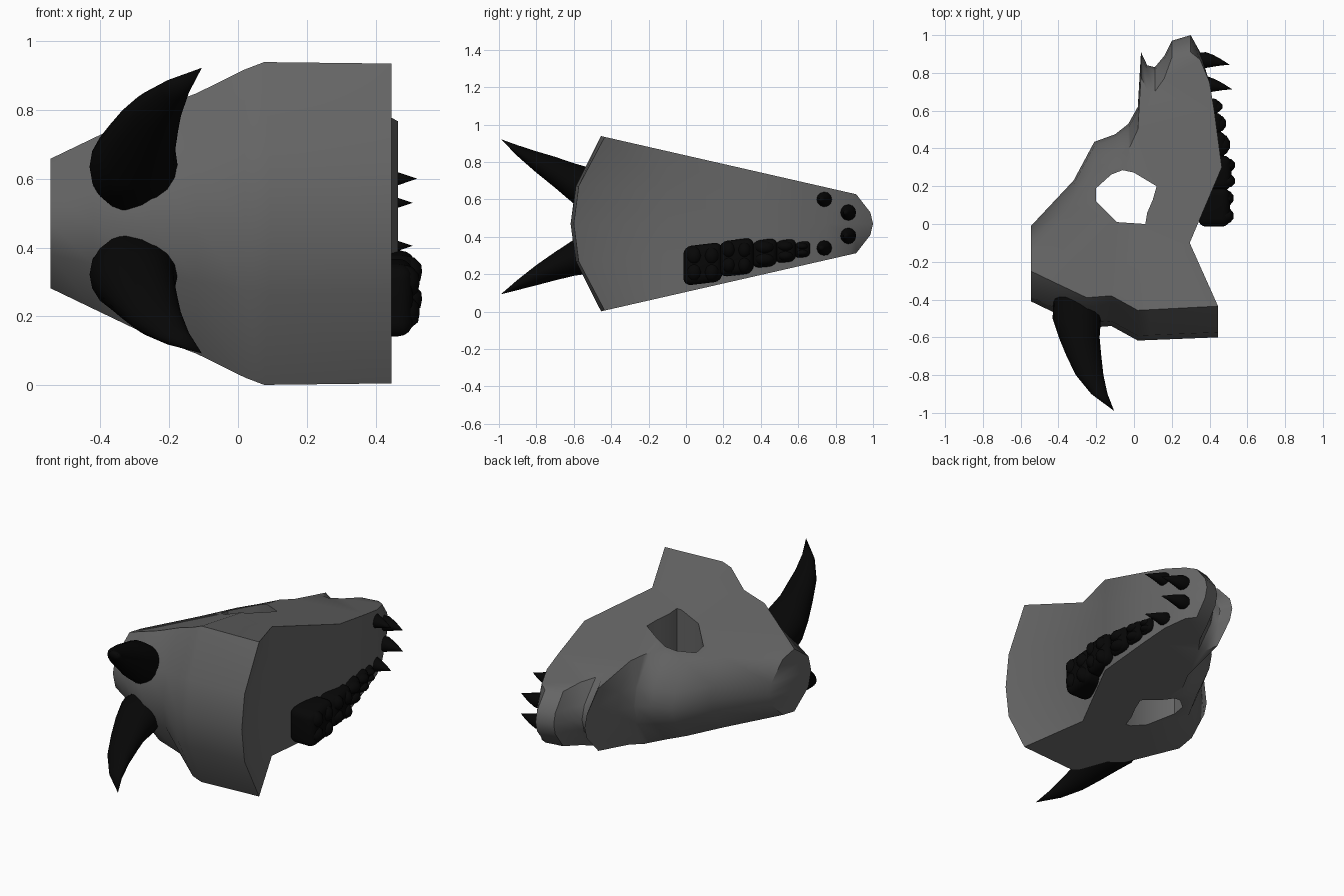
import bpy, bmesh, math
from mathutils import Vector

if "Cube" in bpy.data.objects:
    bpy.data.objects.remove(bpy.data.objects["Cube"])

MID = 0.47  # mirror height of the skull


def material(name, rgb):
    m = bpy.data.materials.new(name)
    m.diffuse_color = (*rgb, 1)
    m.use_nodes = True
    m.node_tree.nodes["Principled BSDF"].inputs["Base Color"].default_value = m.diffuse_color
    return m


GREY = material("bone_grey", (0.13, 0.13, 0.13))
BLACK = material("horn_black", (0.002, 0.002, 0.002))


def finish(bm, name, mat, angle=45):
    bmesh.ops.recalc_face_normals(bm, faces=bm.faces[:])
    me = bpy.data.meshes.new(name)
    bm.to_mesh(me)
    bm.free()
    me.materials.append(mat)
    me.shade_smooth()
    me.set_sharp_from_angle(angle=math.radians(angle))
    ob = bpy.data.objects.new(name, me)
    bpy.context.collection.objects.link(ob)
    return ob


def wall(bm, a, b):
    n = len(a)
    for i in range(n):
        j = (i + 1) % n
        bm.faces.new((a[i], a[j], b[j], b[i]))


def ring_edges(bm, ring):
    return [bm.edges.get((ring[i - 1], ring[i])) for i in range(len(ring))]


# Skull outline: x, y at mid height, and y shift of the upper / lower rim
OUTLINE = [
    (.445, -.60, .165), (.02, -.617, .16), (-.12, -.54, .16), (-.25, -.55, .16),
    (-.42, -.47, .16), (-.545, -.41, .16), (-.545, -.01, -.13), (-.32, .23, -.13),
    (-.21, .435, -.14), (-.10, .475, -.14), (-.03, .53, -.14), (.02, .62, -.12),
    (.037, .91, -.13), (.07, .84, -.13), (.11, .83, -.13), (.16, .89, -.12),
    (.20, .97, -.09), (.30, 1.0, -.09), (.35, .91, -.04), (.40, .75, 0),
    (.425, .60, 0), (.465, .30, 0), (.295, -.10, 0)]
EYE = [(-.20, .19), (-.12, .262), (-.06, .285), (0, .272), (.12, .20),
       (.10, .13), (.07, .06), (.06, 0), (-.09, .01), (-.20, .12)]


def half_height(x, y):
    # skull tapers to the snout and falls away on the forehead side
    y = max(y, -.46)
    return min(.365 - .228 * y, .354 + .391 * x - .187 * y)


bm = bmesh.new()
rings = []
for t, bulge in [(-1, 0), (-.43, .84), (0, 1), (.43, .84), (1, 0)]:
    rings.append([bm.verts.new((x, y + dy * (1 - bulge), t)) for x, y, dy in OUTLINE])
for a, b in zip(rings, rings[1:]):
    wall(bm, a, b)
eye = [[bm.verts.new((x, y, t)) for x, y in EYE] for t in (-1, 1)]
wall(bm, *eye)
for rim, hole in ((rings[0], eye[0]), (rings[-1], eye[1])):
    bmesh.ops.triangle_fill(bm, use_beauty=True, use_dissolve=False,
                            edges=ring_edges(bm, rim) + ring_edges(bm, hole))
# fold line between the snout slope and the forehead slope
bmesh.ops.bisect_plane(bm, geom=bm.verts[:] + bm.edges[:] + bm.faces[:], dist=1e-5,
                       plane_co=(.011 / .391, 0, 0), plane_no=(.391, .041, 0))
for v in bm.verts:
    v.co.z = MID + v.co.z * half_height(v.co.x, v.co.y)
finish(bm, "skull", GREY)


def spike(name, sections, axis, sides=14):
    """Tapered tube: sections are (centre, radius a, radius b); last is the tip."""
    bm = bmesh.new()
    up = Vector((0, 0, 1))
    side = Vector((1, 0, 0)) if axis == 'Y' else Vector((0, 1, 0))
    loops = []
    for c, ra, rb in sections[:-1]:
        loops.append([bm.verts.new(Vector(c) + side * ra * math.cos(k * math.tau / sides)
                                   + up * rb * math.sin(k * math.tau / sides))
                      for k in range(sides)])
    for a, b in zip(loops, loops[1:]):
        wall(bm, a, b)
    tip = bm.verts.new(sections[-1][0])
    for k in range(sides):
        bm.faces.new((loops[-1][k], loops[-1][(k + 1) % sides], tip))
    bm.faces.new(loops[0])
    finish(bm, name, BLACK, 50)


# Pair of curved horns: shared y, x, x radius; own z and z radius
HORN = [(-.38, -.305, .12), (-.50, -.303, .128), (-.60, -.29, .108), (-.70, -.265, .092),
        (-.80, -.235, .073), (-.90, -.183, .043), (-.99, -.105, 0)]
HEIGHTS = {
    "lower_horn": [(.35, .08), (.322, .118), (.288, .098), (.243, .077),
                   (.195, .055), (.143, .028), (.093, 0)],
    "upper_horn": [(.60, .085), (.635, .132), (.685, .11), (.745, .084),
                   (.80, .058), (.86, .03), (.922, 0)]}
for name, zs in HEIGHTS.items():
    spike(name, [((x, y, z), rx, rz) for (y, x, rx), (z, rz) in zip(HORN, zs)], 'Y', 18)

# Four pointed front teeth
for i, (x, y, z) in enumerate([(.36, .868, .53), (.36, .868, .405),
                               (.373, .738, .60), (.373, .738, .34)]):
    spike("front_tooth_%d" % (i + 1),
          [((x - .03, y, z), .036, .039), ((x + .02, y, z), .042, .043),
           ((x + .06, y - .004, z), .031, .03), ((x + .10, y - .012, z), .017, .016),
           ((x + .147, y - .025, z), 0, 0)], 'X', 12)

# Cheek teeth: y, z, half width y, half height z, crown x, cusps per side
MOLARS = [(.622, .332, .042, .042, .47, 1), (.532, .324, .056, .06, .49, 1),
          (.42, .312, .069, .074, .51, 1), (.27, .29, .092, .095, .537, 2),
          (.09, .255, .104, .105, .53, 2)]
for i, (y, z, hy, hz, top, cusps) in enumerate(MOLARS):
    bm = bmesh.new()
    bmesh.ops.create_cube(bm, size=2)
    body, root = top - .022, .34
    for v in bm.verts:
        v.co = ((body + root) / 2 + v.co.x * (body - root) / 2,
                y + v.co.y * hy, z + v.co.z * hz + v.co.y * hy * .12)
    bmesh.ops.bevel(bm, geom=bm.edges[:], offset=min(hy, hz, .07) * .6, segments=4,
                    profile=.5, affect='EDGES')
    # low cusps on the crown
    for a in range(cusps):
        for b in (-1, 1):
            cy = y if cusps == 1 else y + (a - .5) * hy * .9
            new = bmesh.ops.create_icosphere(bm, subdivisions=2, radius=1)['verts']
            for v in new:
                v.co = (top - .05 + v.co.x * .05, cy + v.co.y * hy / cusps * .85,
                        z + b * hz * .42 + v.co.z * hz * .5)
    finish(bm, "cheek_tooth_%d" % (i + 1), BLACK, 50)
